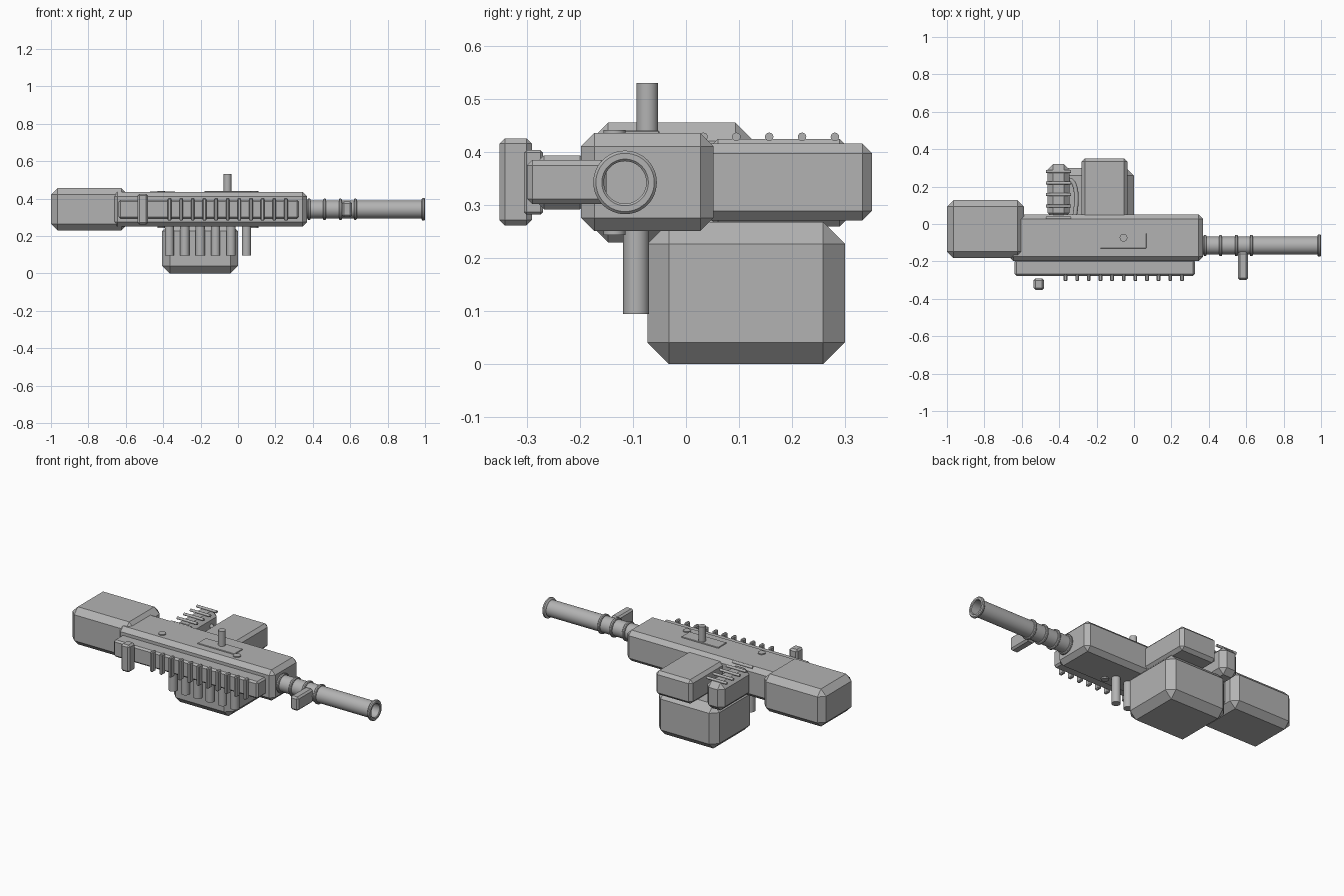
import bpy, bmesh, math
from mathutils import Matrix, Vector

if "Cube" in bpy.data.objects:
    bpy.data.objects.remove(bpy.data.objects["Cube"])

grey = bpy.data.materials.new("plain grey")
grey.use_nodes = True
tone = (0.45, 0.45, 0.45, 1)
grey.diffuse_color = tone
grey.node_tree.nodes["Principled BSDF"].inputs["Base Color"].default_value = tone


def finish(name, bm, smooth=False):
    mesh = bpy.data.meshes.new(name)
    bmesh.ops.recalc_face_normals(bm, faces=bm.faces)
    bm.to_mesh(mesh)
    bm.free()
    mesh.materials.append(grey)
    obj = bpy.data.objects.new(name, mesh)
    bpy.context.collection.objects.link(obj)
    if smooth:
        bpy.ops.object.select_all(action='DESELECT')
        obj.select_set(True)
        bpy.context.view_layer.objects.active = obj
        bpy.ops.object.shade_smooth_by_angle(angle=math.radians(35))
    return obj


def box(name, xs, ys, zs, bevel=0.0):
    """Chamfered box between the given limits."""
    bm = bmesh.new()
    bmesh.ops.create_cube(bm, size=1)
    for v in bm.verts:
        v.co = Vector([(a + b) / 2 + c * (b - a) for (a, b), c in zip((xs, ys, zs), v.co)])
    if bevel:
        bmesh.ops.bevel(bm, geom=bm.edges[:], offset=bevel, segments=1,
                        affect='EDGES', profile=0.5)
    return finish(name, bm)


def rod(name, start, end, radius, sides=32):
    """Round bar between two points."""
    a, b = Vector(start), Vector(end)
    turn = (b - a).to_track_quat('Z', 'Y').to_matrix().to_4x4()
    bm = bmesh.new()
    bmesh.ops.create_cone(bm, cap_ends=True, segments=sides, radius1=radius, radius2=radius,
                          depth=(b - a).length, matrix=Matrix.Translation((a + b) / 2) @ turn)
    return finish(name, bm, True)


def lathe_x(name, profile, y, z, sides=48):
    """Closed (x, radius) profile turned around a line along x."""
    bm = bmesh.new()
    rings = []
    for i in range(sides):
        t = math.tau * i / sides
        rings.append([bm.verts.new((x, y + r * math.cos(t), z + r * math.sin(t)))
                      for x, r in profile])
    n = len(profile)
    for i in range(sides):
        p, q = rings[i], rings[(i + 1) % sides]
        for j in range(n):
            k = (j + 1) % n
            bm.faces.new((p[j], p[k], q[k], q[j]))
    return finish(name, bm, True)


# Main housings
box("main_body", (-0.67, 0.37), (-0.198, 0.052), (0.251, 0.436), 0.025)
box("rear_stock", (-1, -0.588), (-0.182, 0.128), (0.23, 0.456), 0.035)
box("lower_box", (-0.405, 0.0), (-0.073, 0.30), (0.0, 0.268), 0.041)
box("back_box", (-0.28, -0.036), (0.0, 0.351), (0.271, 0.416), 0.018)
box("ribbed_box", (-0.463, -0.345), (0.03, 0.32), (0.26, 0.425), 0.03)

# Rods across the ribbed box
for i in range(5):
    y = 0.033 + i * 0.062
    rod(f"cross_rod_{i + 1}", (-0.47, y, 0.429), (-0.337, y, 0.429), 0.008, 16)

# Bent hose between the two rear boxes
hose = bpy.data.curves.new("hose", 'CURVE')
hose.dimensions = '3D'
hose.bevel_depth = 0.012
hose.bevel_resolution = 3
hose.use_fill_caps = True
spline = hose.splines.new('NURBS')
path = [(-0.36, 0.235), (-0.30, 0.25), (-0.30, 0.12), (-0.32, 0.03)]
spline.points.add(len(path) - 1)
for p, (x, y) in zip(spline.points, path):
    p.co = (x, y, 0.36, 1)
spline.use_endpoint_u = True
hose.materials.append(grey)
bpy.context.collection.objects.link(bpy.data.objects.new("hose", hose))

# Side rail with ribs and a small block
box("side_rail", (-0.638, 0.325), (-0.278, -0.19), (0.292, 0.394), 0.01)
for i in range(11):
    x = -0.366 + i * 0.0622
    box(f"rail_rib_{i + 1}", (x - 0.01, x + 0.01), (-0.306, -0.27), (0.282, 0.404), 0.005)
box("small_block", (-0.537, -0.481), (-0.352, -0.291), (0.262, 0.426), 0.01)

# Top plate, post and flush pins
box("top_plate", (-0.18, 0.067), (-0.13, -0.05), (0.43, 0.441), 0.002)
rod("top_post", (-0.056, -0.073, 0.40), (-0.056, -0.073, 0.531), 0.0205)
for side, x in (("rear", -0.41), ("front", 0.088)):
    rod(f"{side}_pin", (x, -0.135, 0.244), (x, -0.135, 0.442), 0.021)

# Row of tubes below
for i in range(6):
    x = -0.367 + i * 0.0825
    rod(f"lower_tube_{i + 1}", (x, -0.094, 0.095), (x, -0.094, 0.30), 0.0245)

# Hollow barrel with muzzle lip, bands and side grip
axis = (-0.115, 0.343)
lathe_x("barrel", [(0.34, 0.04), (0.34, 0.048), (0.98, 0.048), (0.983, 0.057), (0.987, 0.06),
                   (0.995, 0.06), (1.0, 0.055), (1.0, 0.044), (0.996, 0.04)], *axis)
for i, x in enumerate((0.38, 0.463, 0.547, 0.627)):
    h = 0.008
    lathe_x(f"barrel_band_{i + 1}", [(x - h, 0.045), (x - h, 0.053), (x - h / 2, 0.057),
                                     (x + h / 2, 0.057), (x + h, 0.053), (x + h, 0.045)], *axis)
box("side_grip", (0.556, 0.609), (-0.30, -0.15), (0.302, 0.385), 0.01)
